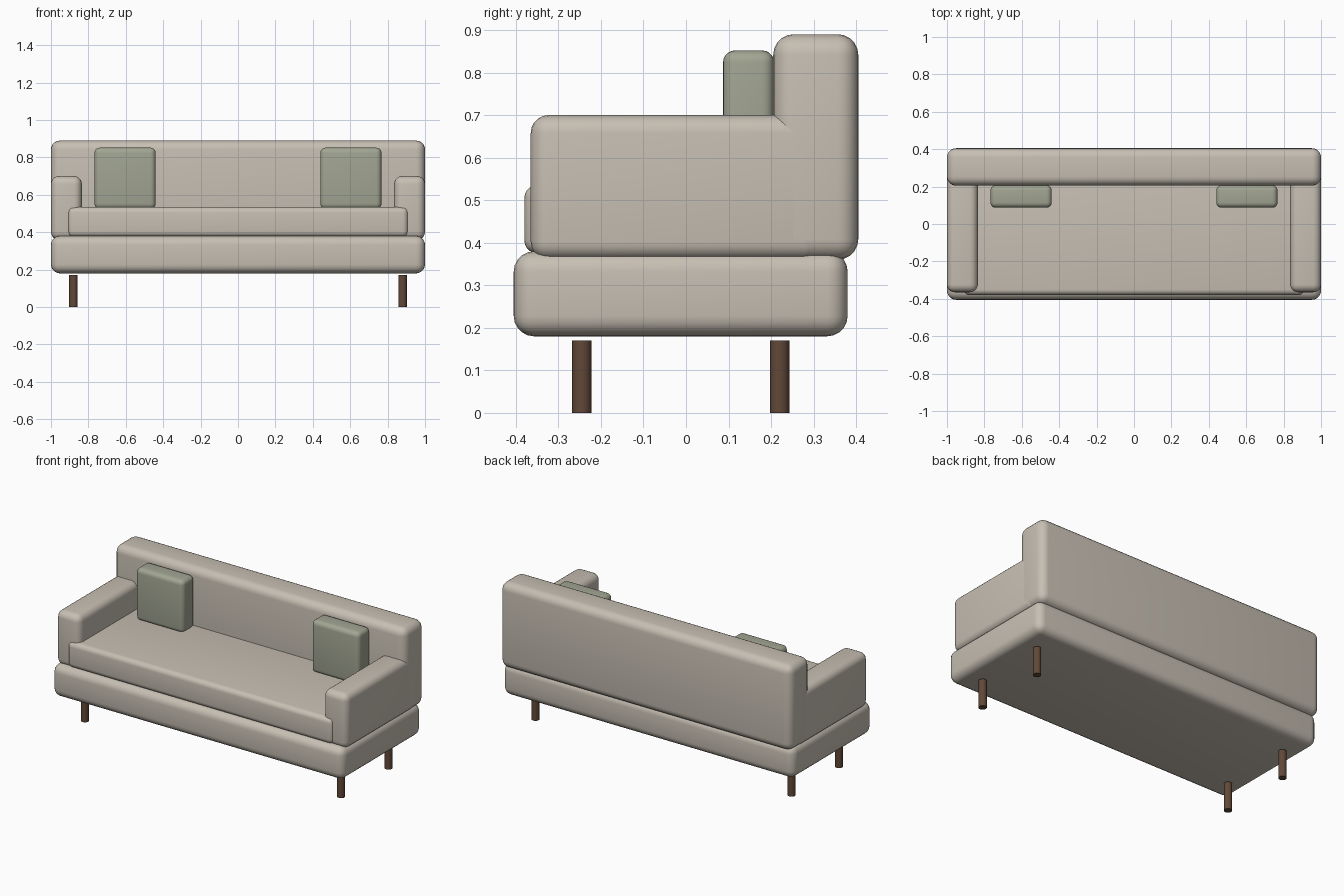
import bpy, bmesh

if "Cube" in bpy.data.objects:
    bpy.data.objects.remove(bpy.data.objects["Cube"])


def material(name, color):
    m = bpy.data.materials.new(name)
    m.diffuse_color = (*color, 1)
    m.use_nodes = True
    m.node_tree.nodes["Principled BSDF"].inputs["Base Color"].default_value = m.diffuse_color
    return m


fabric = material("beige_fabric", (0.57, 0.52, 0.45))
green = material("green_fabric", (0.36, 0.38, 0.29))
wood = material("dark_wood", (0.12, 0.065, 0.04))


def smooth(ob):
    bpy.ops.object.select_all(action='DESELECT')
    ob.select_set(True)
    bpy.context.view_layer.objects.active = ob
    bpy.ops.object.shade_smooth_by_angle()


def cushion(name, x, y, z, radius, mat):
    """Rounded box spanning the given (min, max) ranges."""
    mesh = bpy.data.meshes.new(name)
    bm = bmesh.new()
    bmesh.ops.create_cube(bm, size=1)
    for v in bm.verts:
        v.co = [r[0] if c < 0 else r[1] for c, r in zip(v.co, (x, y, z))]
    bmesh.ops.bevel(bm, geom=bm.edges[:], offset=radius, segments=5,
                    profile=0.5, affect='EDGES', clamp_overlap=True)
    bm.to_mesh(mesh)
    bm.free()
    ob = bpy.data.objects.new(name, mesh)
    bpy.context.collection.objects.link(ob)
    mesh.materials.append(mat)
    smooth(ob)
    return ob


# Upholstered body
cushion("base", (-1, 1), (-0.405, 0.38), (0.18, 0.38), 0.048, fabric)
cushion("backrest", (-1, 1), (0.205, 0.405), (0.36, 0.89), 0.048, fabric)
cushion("seat", (-0.91, 0.91), (-0.38, 0.24), (0.375, 0.535), 0.03, fabric)

for side, label in ((-1, "left"), (1, "right")):
    # Armrest and loose cushion on each side
    cushion(label + "_armrest", sorted((side * 0.835, side)),
            (-0.365, 0.32), (0.36, 0.70), 0.042, fabric)
    cushion(label + "_pillow", sorted((side * 0.44, side * 0.767)),
            (0.087, 0.207), (0.525, 0.852), 0.028, green)
    # Round wooden legs
    for y, end in ((-0.245, "front"), (0.22, "back")):
        bpy.ops.mesh.primitive_cylinder_add(
            vertices=24, radius=0.023, depth=0.17,
            location=(side * 0.88, y, 0.085))
        leg = bpy.context.object
        leg.name = f"{end}_{label}_leg"
        leg.data.materials.append(wood)
        smooth(leg)
